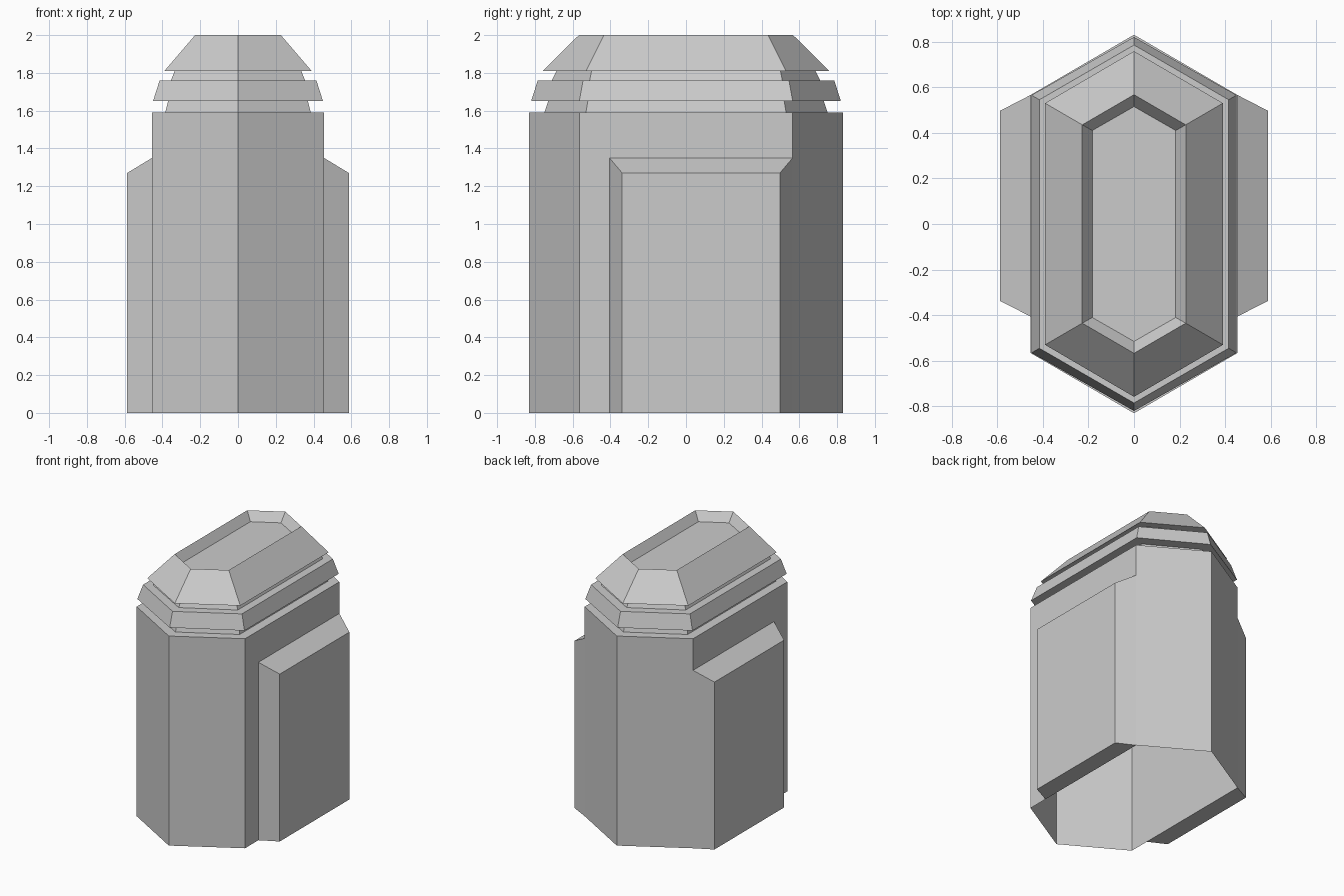
import bpy, bmesh

if "Cube" in bpy.data.objects:
    bpy.data.objects.remove(bpy.data.objects["Cube"])


def make_object(name, bm):
    mesh = bpy.data.meshes.new(name)
    bm.to_mesh(mesh)
    bm.free()
    obj = bpy.data.objects.new(name, mesh)
    bpy.context.collection.objects.link(obj)
    return obj


def loft(name, levels, cap_top=False):
    """Skin stretched hexagons given as (half width, shoulder y, tip y, z)."""
    bm = bmesh.new()
    rings = []
    for w, s, t, z in levels:
        points = [(0, -t), (w, -s), (w, s), (0, t), (-w, s), (-w, -s)]
        rings.append([bm.verts.new((x, y, z)) for x, y in points])
    for a, b in zip(rings, rings[1:]):
        for i in range(6):
            j = (i + 1) % 6
            bm.faces.new((a[i], a[j], b[j], b[i]))
    if cap_top:
        bm.faces.new(rings[-1])
    return make_object(name, bm)


# Shared seams between the stacked parts
neck_low = (0.385, 0.53, 0.75, 1.59)
neck_high = (0.355, 0.51, 0.71, 1.76)

# Hollow body, open underneath, with a narrow top ledge
loft("body", [(0.455, 0.565, 0.83, 0), (0.455, 0.565, 0.83, 1.59), neck_low])

# Flared collar on a tapering neck
loft("collar", [neck_low, (0.37, 0.52, 0.73, 1.65), (0.45, 0.565, 0.82, 1.65),
                (0.415, 0.545, 0.785, 1.76), neck_high])

# Sloped cap with a recessed top
loft("cap", [neck_high, (0.335, 0.50, 0.685, 1.81), (0.39, 0.53, 0.758, 1.81),
             (0.227, 0.435, 0.567, 2.0), (0.183, 0.41, 0.515, 1.935)], cap_top=True)

# Bevelled side panels, mirrored left and right
bm = bmesh.new()
inner, outer = [
    [bm.verts.new((x, y, z)) for y, z in ((y0, 0), (y1, 0), (y1, h), (y0, h))]
    for x, y0, y1, h in ((0.455, -0.405, 0.565, 1.35), (0.587, -0.338, 0.497, 1.27))]
for i in range(4):
    j = (i + 1) % 4
    bm.faces.new((inner[i], inner[j], outer[j], outer[i]))
bm.faces.new(outer)
panels = make_object("side_panels", bm)
panels.modifiers.new("mirror", 'MIRROR').use_axis[0] = True
